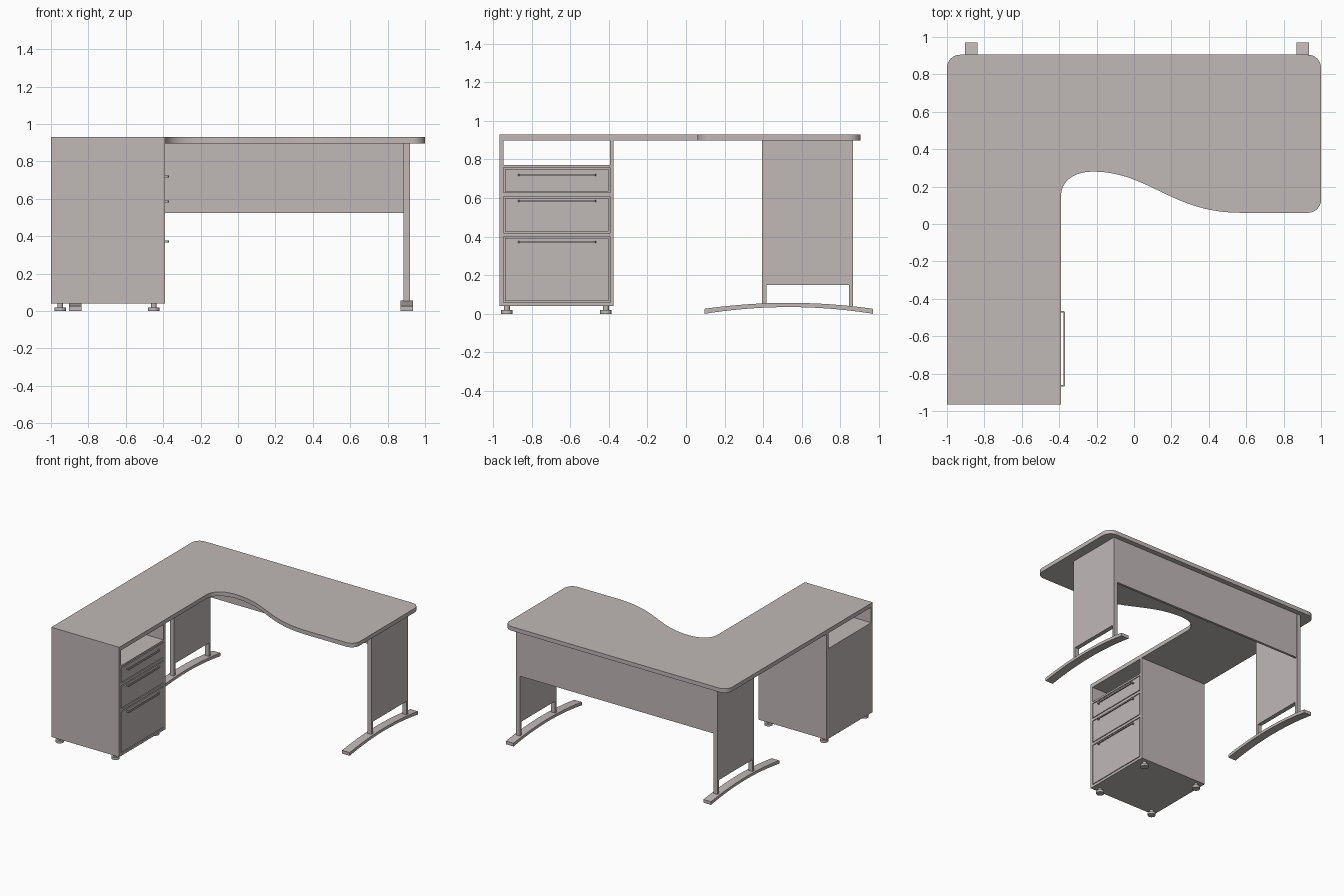
import bpy, bmesh, math
from mathutils import Vector
from mathutils.geometry import interpolate_bezier

if "Cube" in bpy.data.objects:
    bpy.data.objects.remove(bpy.data.objects["Cube"])

mat = bpy.data.materials.new("warm grey")
mat.diffuse_color = (0.53, 0.48, 0.475, 1)
mat.use_nodes = True
mat.node_tree.nodes["Principled BSDF"].inputs["Base Color"].default_value = mat.diffuse_color


def finish(name, bm, smooth=False):
    bmesh.ops.recalc_face_normals(bm, faces=bm.faces)
    me = bpy.data.meshes.new(name)
    bm.to_mesh(me)
    bm.free()
    me.materials.append(mat)
    ob = bpy.data.objects.new(name, me)
    bpy.context.collection.objects.link(ob)
    if smooth:
        bpy.ops.object.select_all(action='DESELECT')
        ob.select_set(True)
        bpy.context.view_layer.objects.active = ob
        bpy.ops.object.shade_smooth_by_angle(angle=math.radians(30))
    return ob


def box(name, x, y, z):
    bm = bmesh.new()
    bmesh.ops.create_cube(bm, size=1)
    for v in bm.verts:
        v.co = [lo + (c + 0.5) * (hi - lo) for c, (lo, hi) in zip(v.co, (x, y, z))]
    return finish(name, bm)


def prism(name, pts, offset, smooth=True):
    """Extrude a closed outline of 3D points along an offset."""
    bm = bmesh.new()
    face = bm.faces.new([bm.verts.new(p) for p in pts])
    ext = bmesh.ops.extrude_face_region(bm, geom=[face], use_keep_orig=True)
    verts = [g for g in ext["geom"] if isinstance(g, bmesh.types.BMVert)]
    bmesh.ops.translate(bm, verts=verts, vec=offset)
    return finish(name, bm, smooth)


def corner(cx, cy, r, a0, n=10):
    """Quarter circle, counter-clockwise from angle a0 in degrees."""
    return [(cx + r * math.cos(math.radians(a0 + 90 * i / n)),
             cy + r * math.sin(math.radians(a0 + 90 * i / n))) for i in range(n + 1)]


def bezier(a, b, c, d, n):
    return [(p.x, p.y) for p in interpolate_bezier(*[Vector((*q, 0)) for q in (a, b, c, d)], n)]


# Tabletop: L shape with rounded back corners and a wavy inner edge
R = 0.07
outline = [(-1, -0.965), (-0.39, -0.965)]
outline += bezier((-0.39, 0.15), (-0.39, 0.23), (-0.32, 0.28), (-0.22, 0.28), 14)
outline += bezier((-0.22, 0.28), (0.08, 0.28), (0.2, 0.06), (0.57, 0.06), 26)[1:]
outline += corner(1 - R, 0.06 + R, R, -90)
outline += corner(1 - R, 0.905 - R, R, 0)
outline += corner(-1 + R, 0.905 - R, R, 90)
prism("tabletop", [(x, y, 0.897) for x, y in outline], (0, 0, 0.033))

# Drawer cabinet: side panels, bottom, shelf below the open niche, core and rails
CX = (-1, -0.39)
IY = (-0.945, -0.395)
box("cabinet_front_panel", CX, (-0.965, IY[0]), (0.04, 0.897))
box("cabinet_back_panel", CX, (IY[1], -0.375), (0.04, 0.897))
box("cabinet_bottom", CX, IY, (0.04, 0.06))
box("cabinet_shelf", CX, IY, (0.757, 0.772))
box("cabinet_core", (-1, -0.41), IY, (0.06, 0.757))
for i, z in enumerate([(0.40, 0.42), (0.607, 0.628)]):
    box(f"drawer_rail_{i + 1}", (-0.41, -0.39), IY, z)

# Drawer fronts with thin gaps around them, and bent bar handles
G = 0.006
for i, (lo, hi, hz) in enumerate([(0.628, 0.757, 0.72), (0.42, 0.607, 0.585), (0.06, 0.40, 0.372)]):
    box(f"drawer_front_{i + 1}", (-0.411, -0.39), (IY[0] + G, IY[1] - G), (lo + G, hi - G))
    y0, y1, x0, x1, t, c = -0.87, -0.465, -0.392, -0.368, 0.009, 0.007
    prof = [(x0, y0), (x1 - c, y0), (x1, y0 + c), (x1, y1 - c), (x1 - c, y1), (x0, y1),
            (x0, y1 - t), (x1 - t, y1 - t), (x1 - t, y0 + t), (x0, y0 + t)]
    prism(f"drawer_handle_{i + 1}", [(x, y, hz - 0.005) for x, y in prof], (0, 0, 0.01), False)

# Round levelling feet under the cabinet
for i, (x, y) in enumerate([(x, y) for x in (-0.95, -0.45) for y in (-0.928, -0.415)]):
    bm = bmesh.new()
    for r, lo, hi in [(0.03, 0, 0.019), (0.015, 0.019, 0.041)]:
        new = bmesh.ops.create_cone(bm, cap_ends=True, segments=20, radius1=r, radius2=r, depth=hi - lo)
        bmesh.ops.translate(bm, verts=new["verts"], vec=(x, y, (lo + hi) / 2))
    finish(f"cabinet_foot_{i + 1}", bm, True)

# Two leg frames: arched foot, two posts and a side panel
for side, cx in (("left", -0.87), ("right", 0.902)):
    lx = (cx - 0.0175, cx + 0.0175)
    N = 20
    ts = [i / N for i in range(N + 1)]
    ys = [0.095 + 0.875 * t for t in ts]
    bow = [4 * t * (1 - t) for t in ts]
    low = [(cx - 0.034, y, 0.035 * b) for y, b in zip(ys, bow)]
    top = [(cx - 0.034, y, 0.026 + 0.031 * b) for y, b in zip(ys, bow)]
    prism(f"{side}_foot", low + top[::-1], (0.068, 0, 0))
    box(f"{side}_front_post", lx, (0.395, 0.416), (0.045, 0.15))
    box(f"{side}_back_post", lx, (0.845, 0.866), (0.04, 0.15))
    box(f"{side}_leg_panel", lx, (0.395, 0.866), (0.15, 0.897))

# Modesty panel between the leg frames
box("modesty_panel", (-0.8525, 0.8845), (0.845, 0.864), (0.525, 0.897))
